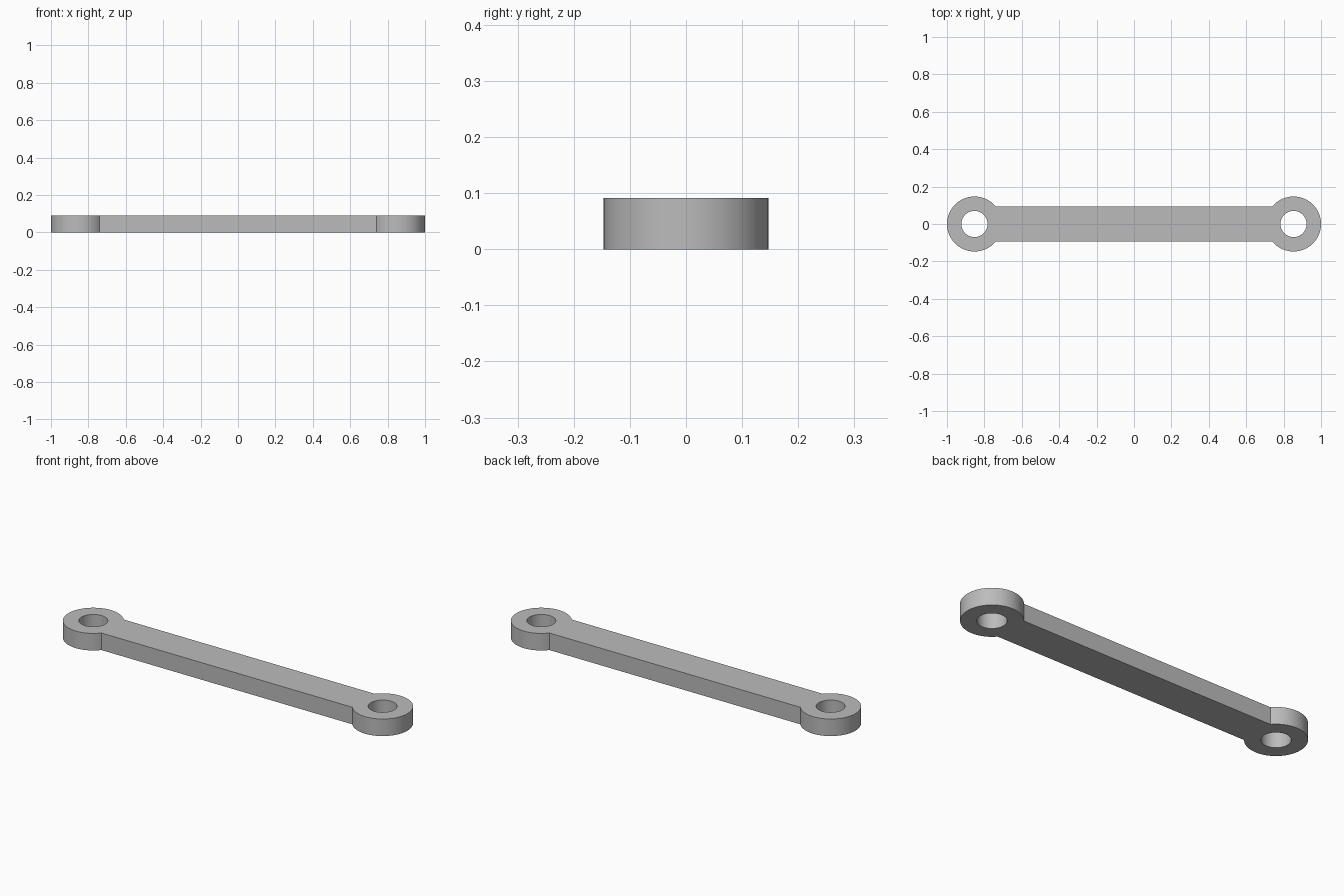
import bpy
import bmesh
from math import asin, cos, sin, pi

cube = bpy.data.objects.get("Cube")
if cube:
    bpy.data.objects.remove(cube, do_unlink=True)

THICKNESS = 0.091
EYE_RADIUS = 0.147
EYE_X = 1 - EYE_RADIUS
HOLE_RADIUS = 0.07
BAR_HALF_WIDTH = 0.094
SEGMENTS = 64

steel = bpy.data.materials.new("grey_steel")
steel.use_nodes = True
grey = (0.5, 0.5, 0.5, 1)
steel.diffuse_color = grey
steel.node_tree.nodes["Principled BSDF"].inputs["Base Color"].default_value = grey


def arc(cx, radius, start, end, count):
    """Points on a circle around (cx, 0), both ends included."""
    angles = [start + (end - start) * i / count for i in range(count + 1)]
    return [(cx + radius * cos(a), radius * sin(a), 0) for a in angles]


def add_loop(bm, points):
    verts = [bm.verts.new(p) for p in points]
    return [bm.edges.new((v, verts[i - 1])) for i, v in enumerate(verts)]


bm = bmesh.new()

# Outer outline: two round eyes joined by the straight bar
join = pi - asin(BAR_HALF_WIDTH / EYE_RADIUS)
outline = arc(EYE_X, EYE_RADIUS, -join, join, SEGMENTS)
outline += [(-x, -y, z) for x, y, z in outline]
edges = add_loop(bm, outline)

# Pin holes through both eyes
for side in (-1, 1):
    edges += add_loop(bm, arc(side * EYE_X, HOLE_RADIUS, 0, 2 * pi, SEGMENTS)[:-1])

# Fill the flat plate, then raise it to its thickness
bmesh.ops.triangle_fill(bm, edges=edges, use_beauty=True, normal=(0, 0, 1))
plate = bmesh.ops.extrude_face_region(bm, geom=bm.faces[:], use_keep_orig=True)
top = [g for g in plate["geom"] if isinstance(g, bmesh.types.BMVert)]
bmesh.ops.translate(bm, verts=top, vec=(0, 0, THICKNESS))
bmesh.ops.recalc_face_normals(bm, faces=bm.faces[:])

mesh = bpy.data.meshes.new("link_bar")
bm.to_mesh(mesh)
bm.free()
mesh.materials.append(steel)
link = bpy.data.objects.new("link_bar", mesh)
bpy.context.collection.objects.link(link)

# Smooth round walls with crisp rims
bpy.ops.object.select_all(action="DESELECT")
link.select_set(True)
bpy.context.view_layer.objects.active = link
bpy.ops.object.shade_smooth_by_angle(angle=pi / 6)
